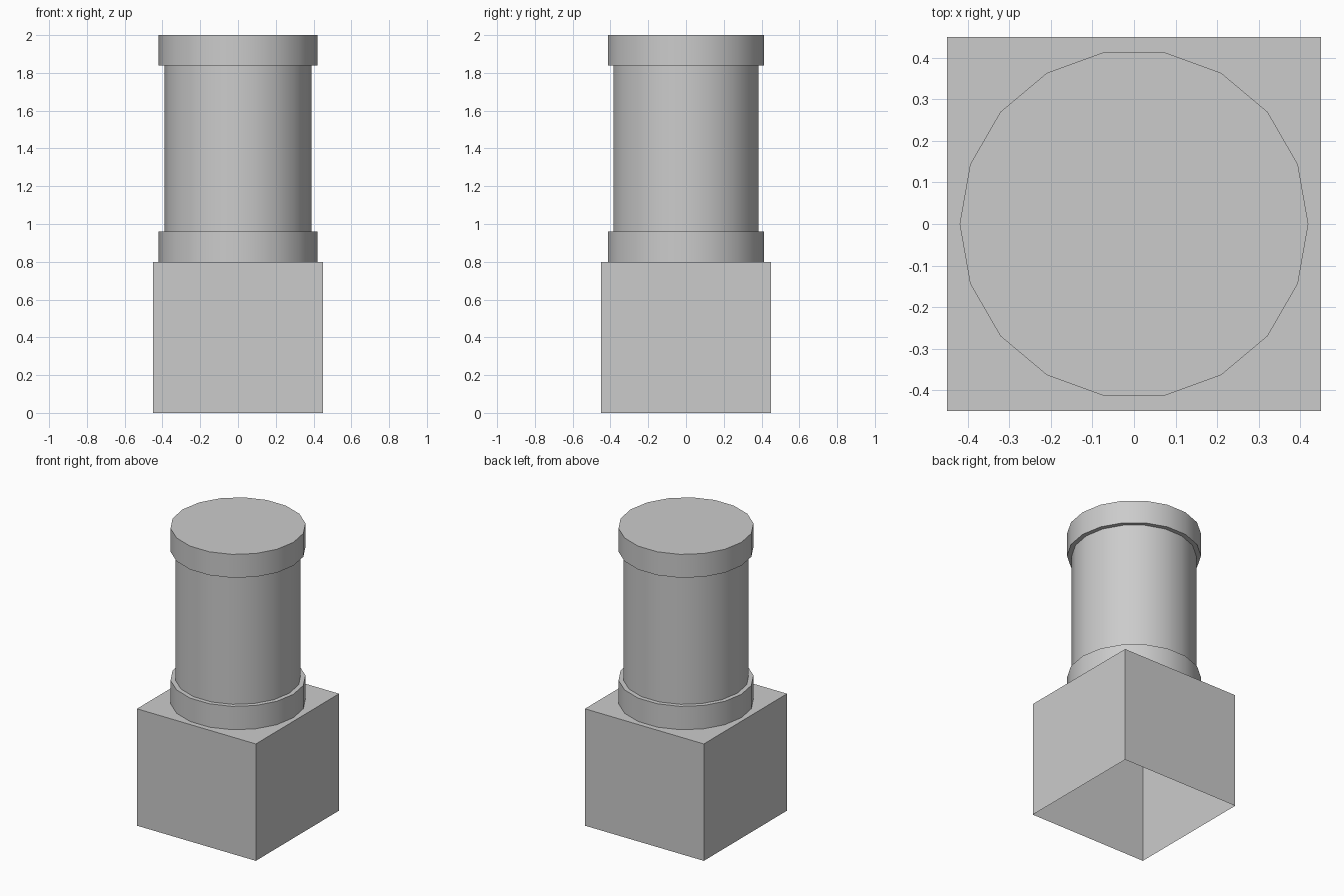
import bpy, bmesh

if "Cube" in bpy.data.objects:
    bpy.data.objects.remove(bpy.data.objects["Cube"])

SIDES = 18


def finish(name, bm, smooth):
    bmesh.ops.recalc_face_normals(bm, faces=bm.faces)
    mesh = bpy.data.meshes.new(name)
    bm.to_mesh(mesh)
    bm.free()
    obj = bpy.data.objects.new(name, mesh)
    bpy.context.collection.objects.link(obj)
    if smooth:
        bpy.ops.object.select_all(action='DESELECT')
        obj.select_set(True)
        bpy.context.view_layer.objects.active = obj
        bpy.ops.object.shade_smooth_by_angle()
    return obj


def drum(name, radius, z0, z1, capped):
    bm = bmesh.new()
    bmesh.ops.create_cone(bm, cap_ends=capped, segments=SIDES,
                          radius1=radius, radius2=radius, depth=z1 - z0)
    # put a corner exactly on the +x axis
    right = max(bm.verts, key=lambda v: v.co.x)
    angle = right.co.xy.angle_signed((1, 0))
    from mathutils import Matrix
    bm.transform(Matrix.Translation((0, 0, (z0 + z1) / 2)) @ Matrix.Rotation(-angle, 4, 'Z'))
    return finish(name, bm, True)


# Square plinth, a thin shell open underneath
bm = bmesh.new()
bmesh.ops.create_cube(bm, size=1)
bmesh.ops.scale(bm, vec=(0.9, 0.9, 0.8), verts=bm.verts)
bmesh.ops.translate(bm, vec=(0, 0, 0.4), verts=bm.verts)
floor = [f for f in bm.faces if f.calc_center_median().z < 0.01]
bmesh.ops.delete(bm, geom=floor, context='FACES_ONLY')
finish("plinth", bm, False)

# Round column with a collar at each end
drum("lower_collar", 0.42, 0.8, 0.96, True)
drum("shaft", 0.39, 0.96, 1.84, False)
drum("upper_collar", 0.42, 1.84, 2.0, True)
